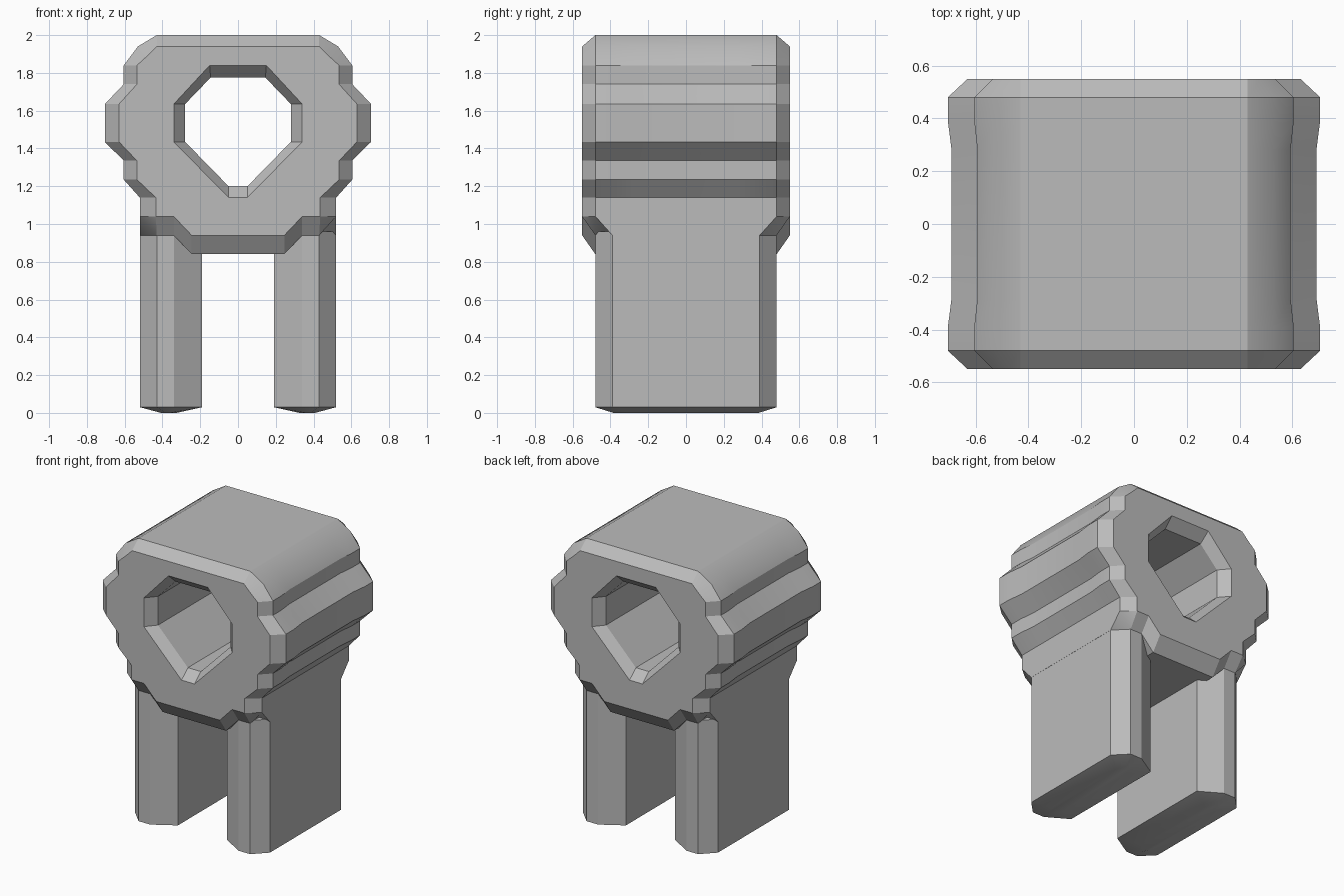
import bpy, bmesh, math

cube = bpy.data.objects.get("Cube")
if cube:
    bpy.data.objects.remove(cube, do_unlink=True)

grey = bpy.data.materials.new("plain grey")
grey.use_nodes = True
colour = (0.5, 0.5, 0.5, 1)
grey.diffuse_color = colour
grey.node_tree.nodes["Principled BSDF"].inputs["Base Color"].default_value = colour


def mirrored(half):
    """Close a right-hand half profile into a symmetric loop."""
    return half + [(-x, z) for x, z in reversed(half)]


def ring(bm, points):
    return [bm.verts.new(p) for p in points]


def bridge(bm, rings):
    for a, b in zip(rings, rings[1:]):
        for i in range(len(a)):
            j = (i + 1) % len(a)
            bm.faces.new((a[i], a[j], b[j], b[i]))


def loop_edges(bm, r):
    return [bm.edges.get((v, r[i - 1])) for i, v in enumerate(r)]


def finish(name, bm):
    bmesh.ops.remove_doubles(bm, verts=bm.verts, dist=0.0005)
    bmesh.ops.recalc_face_normals(bm, faces=bm.faces)
    mesh = bpy.data.meshes.new(name)
    bm.to_mesh(mesh)
    bm.free()
    mesh.materials.append(grey)
    obj = bpy.data.objects.new(name, mesh)
    bpy.context.collection.objects.link(obj)
    bpy.ops.object.select_all(action='DESELECT')
    obj.select_set(True)
    bpy.context.view_layer.objects.active = obj
    bpy.ops.object.shade_smooth_by_angle(angle=math.radians(25))
    return obj


# Stepped body: end face, full outline, leg shoulder and slight waist
outline = [(.43, 2), (.53, 1.94), (.605, 1.84), (.605, 1.74), (.705, 1.635), (.705, 1.435),
           (.605, 1.335), (.605, 1.235), (.52, 1.14), (.52, 1.04), (.43, .94), (.34, .94), (.245, .84)]
end_face = [(.43, 1.94), (.48, 1.89), (.535, 1.84), (.535, 1.74), (.63, 1.635), (.63, 1.435),
            (.535, 1.335), (.535, 1.235), (.435, 1.14), (.435, 1.04), (.435, 1.04), (.34, 1.04), (.245, .94)]
shoulder = list(outline)
shoulder[9] = (.52, .94)
waist = [(x * .98 if x > .55 else x, z) for x, z in shoulder]
sections = [(.55, end_face), (.48, outline), (.39, shoulder), (.28, waist)]

# Opening through the body, with chamfered rims
rim = [(.15, 1.84), (.34, 1.635), (.34, 1.435), (.05, 1.14)]
bore = [(.145, 1.775), (.28, 1.635), (.28, 1.435), (.05, 1.2)]
bore_sections = [(.55, rim), (.48, bore)]


def tunnel(bm, parts):
    stations = [(-y, p) for y, p in parts] + [(y, p) for y, p in reversed(parts)]
    rings = [ring(bm, [(x, y, z) for x, z in mirrored(p)]) for y, p in stations]
    bridge(bm, rings)
    return rings[0], rings[-1]


bm = bmesh.new()
outer_ends = tunnel(bm, sections)
inner_ends = tunnel(bm, bore_sections)
# Drop the repeated shoulder point before filling the ends
bmesh.ops.remove_doubles(bm, verts=bm.verts, dist=0.0005)
for side in (-1, 1):
    rims = [e for e in bm.edges if e.is_boundary
            and all(v.co.y * side > .54 for v in e.verts)]
    bmesh.ops.triangle_fill(bm, use_beauty=True, use_dissolve=False,
                            edges=rims, normal=(0, side, 0))
finish("body", bm)


# Slab legs with chamfered ends and shallow crowned feet
half_leg = [(.19, .39), (.34, .48), (.43, .48), (.519, .39)]
section = half_leg + [(x, -y) for x, y in reversed(half_leg)]
for side, name in ((1, "left_leg"), (-1, "right_leg")):
    bm = bmesh.new()
    foot = [(side * (.37 + (x - .37) * .25), y * .8, 0) for x, y in section]
    rings = [ring(bm, foot)]
    for z in (.03, .96):
        rings.append(ring(bm, [(side * x, y, z) for x, y in section]))
    bridge(bm, rings)
    bm.faces.new(rings[0])
    bm.faces.new(rings[-1])
    finish(name, bm)
